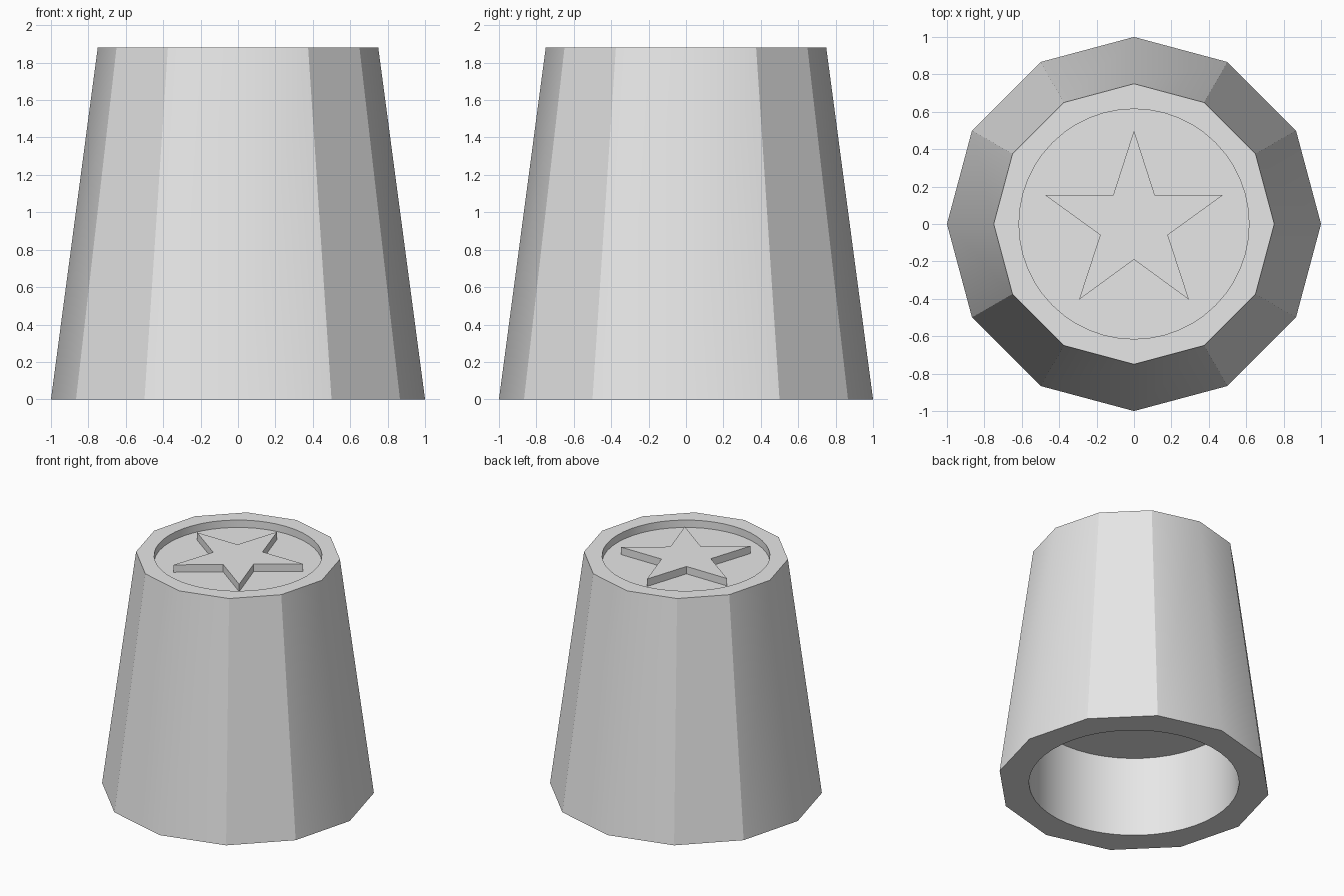
import bpy, bmesh
from math import sin, cos, pi, radians

SIDES, STEP = 12, 4            # body sides, circle segments per side
TOP, FLOOR = 1.88, 1.82        # rim height, recess floor height
SOCKET_DEPTH = 0.65

if "Cube" in bpy.data.objects:
    bpy.data.objects.remove(bpy.data.objects["Cube"], do_unlink=True)

grey = bpy.data.materials.new("plain_grey")
grey.use_nodes = True
grey.diffuse_color = (0.8, 0.8, 0.8, 1)
grey.node_tree.nodes["Principled BSDF"].inputs["Base Color"].default_value = (0.8, 0.8, 0.8, 1)


def ring(bm, count, radius, z):
    return [bm.verts.new((radius * cos(2 * pi * i / count),
                          radius * sin(2 * pi * i / count), z)) for i in range(count)]


def walls(bm, low, high):
    n = len(low)
    return [bm.faces.new((low[i], low[(i + 1) % n], high[(i + 1) % n], high[i]))
            for i in range(n)]


def rim(bm, outer, inner):
    """Flat collar between the faceted edge and a round opening."""
    n = len(inner)
    for i in range(SIDES):
        arc = [inner[(i * STEP + k) % n] for k in range(STEP, -1, -1)]
        bm.faces.new([outer[i], outer[(i + 1) % SIDES]] + arc)


def finish(bm, name):
    bmesh.ops.recalc_face_normals(bm, faces=bm.faces)
    mesh = bpy.data.meshes.new(name)
    bm.to_mesh(mesh)
    bm.free()
    mesh.materials.append(grey)
    obj = bpy.data.objects.new(name, mesh)
    bpy.context.collection.objects.link(obj)
    return obj


# Tapered knob body with a round recess on top and a round socket below
bm = bmesh.new()
base = ring(bm, SIDES, 1.0, 0)
crown = ring(bm, SIDES, 0.75, TOP)
walls(bm, base, crown)

recess_rim = ring(bm, SIDES * STEP, 0.615, TOP)
recess_floor = ring(bm, SIDES * STEP, 0.615, FLOOR)
rim(bm, crown, recess_rim)
walls(bm, recess_floor, recess_rim)
bm.faces.new(recess_floor)

socket_rim = ring(bm, SIDES * STEP, 0.77, 0)
socket_end = ring(bm, SIDES * STEP, 0.77, SOCKET_DEPTH)
rim(bm, base, socket_rim)
walls(bm, socket_rim, socket_end)
bm.faces.new(socket_end)

# Round walls are smooth; body facets blend in pairs across the axis edges
bmesh.ops.recalc_face_normals(bm, faces=bm.faces)
for face in bm.faces:
    face.smooth = True
for edge in bm.edges:
    edge.smooth = edge.calc_face_angle(pi) < radians(20)
for i in range(0, SIDES, SIDES // 4):
    bm.edges.get((base[i], crown[i])).smooth = True
finish(bm, "knob_body")

# Raised five-pointed star, flush with the rim
bm = bmesh.new()
loops = []
for z in (FLOOR - 0.01, TOP):
    loop = []
    for i in range(10):
        r = 0.19 if i % 2 else 0.5
        a = pi / 2 + i * pi / 5
        loop.append(bm.verts.new((r * cos(a), r * sin(a), z)))
    loops.append(loop)
    bm.faces.new(loop)
walls(bm, *loops)
finish(bm, "raised_star")
